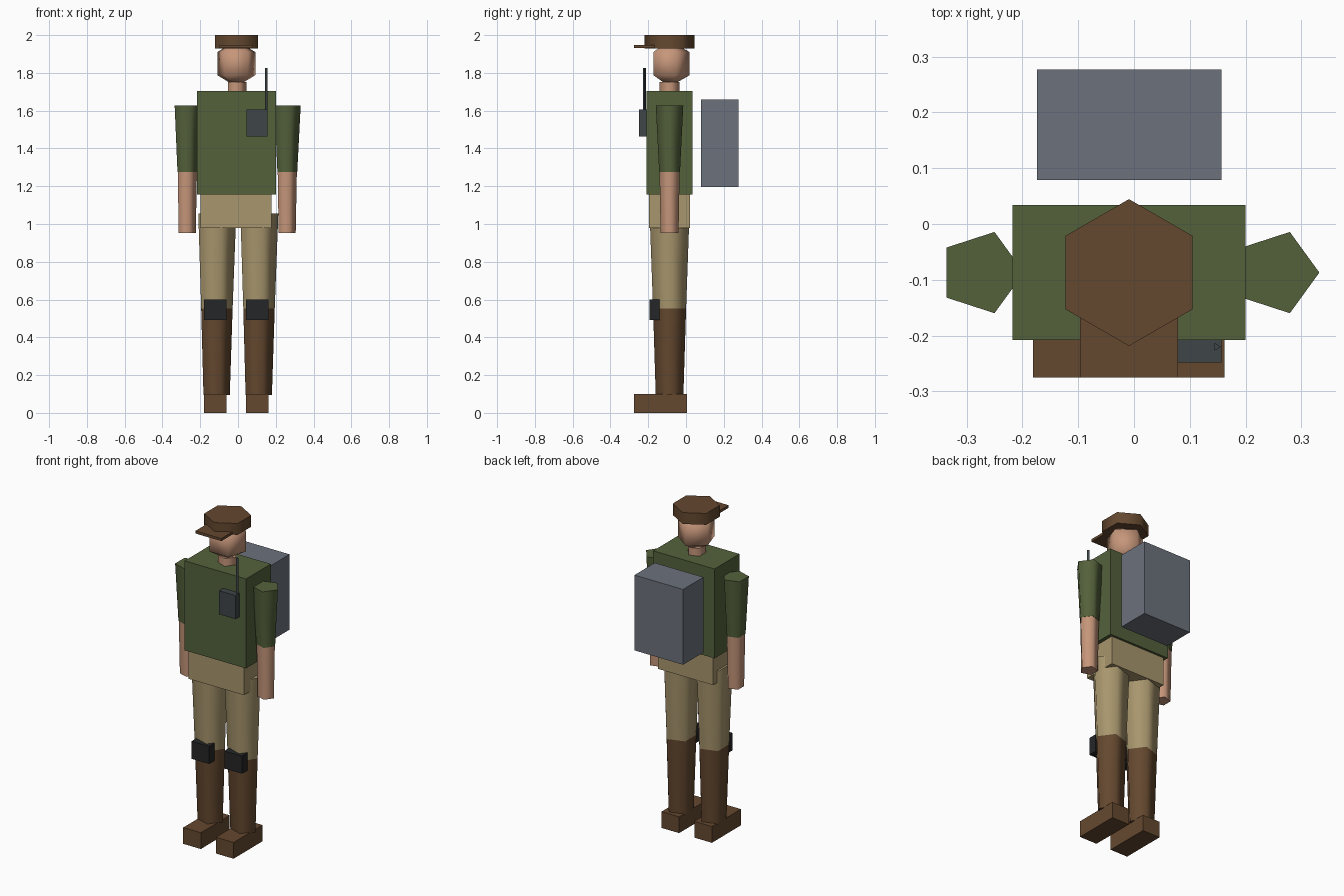
import bpy
from math import radians
from mathutils import Vector

cube = bpy.data.objects.get("Cube")
if cube:
    bpy.data.objects.remove(cube, do_unlink=True)

# Body axis shared by all limbs
CX, CY = -0.009, -0.087


def material(name, rgb):
    linear = [((c / 255 + 0.055) / 1.055) ** 2.4 for c in rgb]
    mat = bpy.data.materials.new(name)
    mat.use_nodes = True
    mat.diffuse_color = (*linear, 1)
    mat.node_tree.nodes["Principled BSDF"].inputs["Base Color"].default_value = (*linear, 1)
    return mat


GREEN = material("olive green", (84, 97, 59))
TAN = material("khaki tan", (168, 150, 109))
BROWN = material("leather brown", (100, 72, 47))
SKIN = material("skin", (198, 150, 122))
GREY = material("pack grey", (108, 113, 124))
BLACK = material("pad black", (37, 38, 39))
SLATE = material("radio slate", (62, 69, 72))


def finish(name, mat, angle=None):
    obj = bpy.context.object
    obj.name = name
    obj.data.materials.append(mat)
    if angle:
        bpy.ops.object.shade_smooth_by_angle(angle=radians(angle))
    return obj


def box(name, mat, low, high):
    low, high = Vector(low), Vector(high)
    bpy.ops.mesh.primitive_cube_add(size=1, location=(low + high) / 2)
    bpy.context.object.scale = high - low
    bpy.ops.object.transform_apply(location=False, rotation=False)
    return finish(name, mat)


def tube(name, mat, x, y, z0, z1, r0, r1, sides=5):
    # Tapered prism with one corner pointing to +x
    bpy.ops.mesh.primitive_cone_add(vertices=sides, radius1=r0, radius2=r1, depth=z1 - z0,
                                    location=(x, y, (z0 + z1) / 2))
    turn = radians(-90)
    bpy.context.object.rotation_euler.z = turn
    bpy.ops.object.transform_apply(location=False, scale=False)
    return finish(name, mat, 80)


# Torso and pack
box("torso", GREEN, (-0.218, -0.208, 1.155), (0.2, 0.034, 1.705))
box("pelvis", TAN, (-0.198, -0.196, 0.98), (0.178, 0.02, 1.155))
box("backpack", GREY, (-0.174, 0.079, 1.197), (0.157, 0.277, 1.66))

# Arms and legs
for side, s in (("right", -1), ("left", 1)):
    arm = CX + s * 0.2645
    tube(side + "_sleeve", GREEN, arm, CY, 1.275, 1.628, 0.058, 0.0765)
    tube(side + "_forearm", SKIN, arm, CY, 0.953, 1.275, 0.05, 0.056)

    leg = CX + s * 0.1115
    tube(side + "_thigh", TAN, leg, CY, 0.553, 1.055, 0.092, 0.111)
    tube(side + "_shin", BROWN, leg, CY, 0.095, 0.553, 0.077, 0.092)
    box(side + "_boot", BROWN, (leg - 0.06, -0.275, 0), (leg + 0.06, 0.006, 0.1))
    box(side + "_knee_pad", BLACK, (leg - 0.06, -0.194, 0.492), (leg + 0.06, -0.14, 0.6))

# Head: two pentagonal pyramids base to base
tube("neck", SKIN, CX, CY, 1.7, 1.752, 0.055, 0.055)
bpy.ops.mesh.primitive_uv_sphere_add(segments=5, ring_count=2, radius=0.1224,
                                     location=(CX, CY, 1.849))
bpy.ops.object.shade_smooth()
finish("head", SKIN)

# Cap
cap = tube("cap_crown", BROWN, CX, CY, 1.93, 2.0, 0.1315, 0.1315, 6)
cap.rotation_euler.z = radians(30)
box("cap_brim", BROWN, (-0.097, -0.275, 1.931), (0.079, -0.162, 1.947))

# Chest radio
box("radio", SLATE, (0.046, -0.248, 1.462), (0.157, -0.2, 1.607))
tube("radio_antenna", SLATE, 0.148, -0.22, 1.607, 1.826, 0.008, 0.008, 3)
